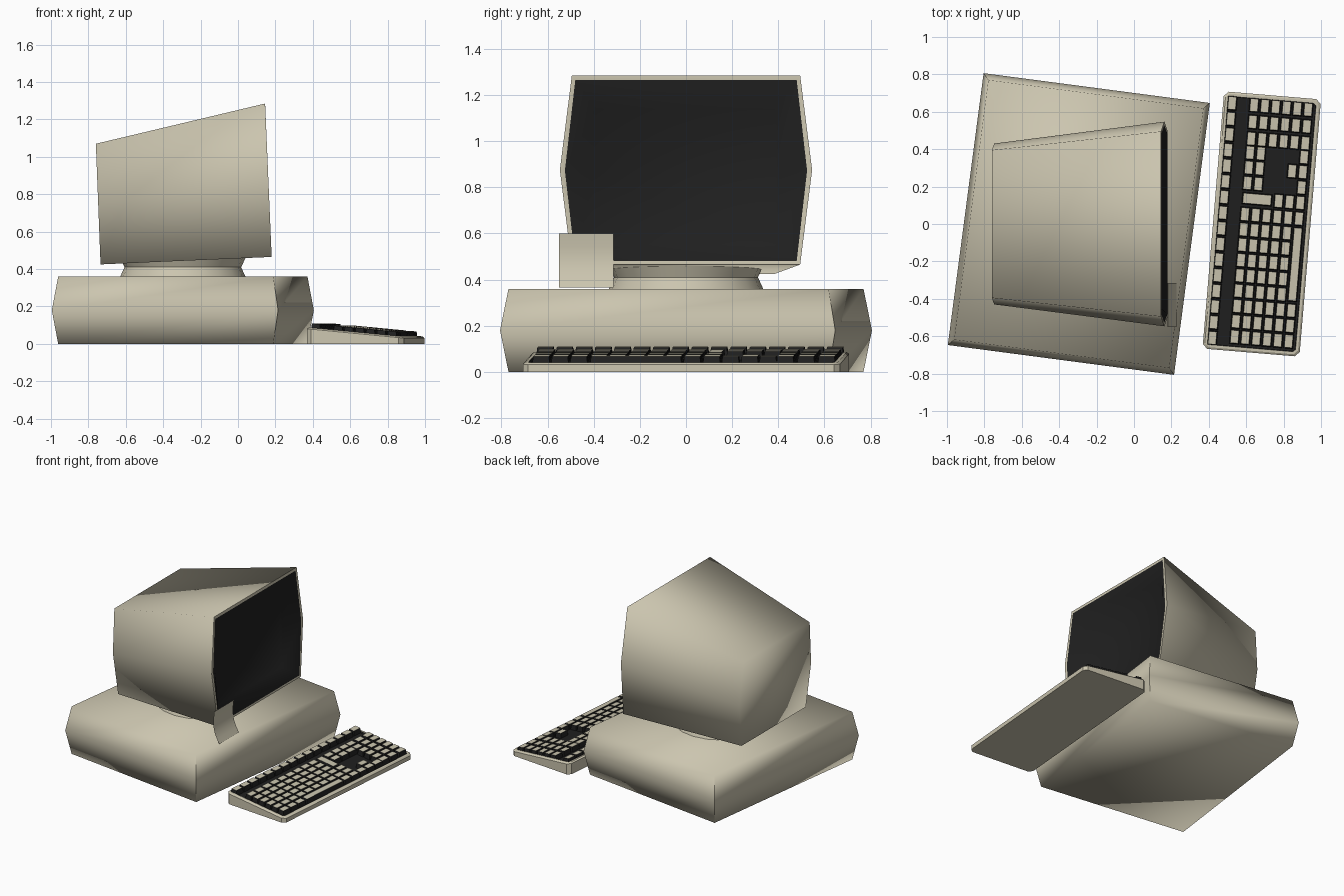
import bpy, bmesh
from math import radians, sin, cos, pi

if "Cube" in bpy.data.objects:
    bpy.data.objects.remove(bpy.data.objects["Cube"])


def material(name, rgb):
    m = bpy.data.materials.new(name)
    m.diffuse_color = (*rgb, 1)
    m.use_nodes = True
    m.node_tree.nodes["Principled BSDF"].inputs["Base Color"].default_value = m.diffuse_color
    return m


BEIGE = material("beige_plastic", (0.60, 0.56, 0.43))
BLACK = material("black_plastic", (0.014, 0.014, 0.014))


def loft(bm, rings, mats=None, caps=(0, 0)):
    """Skin a stack of matching rings; mats gives the material index per band."""
    vs = [[bm.verts.new(p) for p in r] for r in rings]
    n = len(vs[0])
    for k in range(len(vs) - 1):
        for i in range(n):
            j = (i + 1) % n
            f = bm.faces.new((vs[k][i], vs[k][j], vs[k + 1][j], vs[k + 1][i]))
            f.material_index = mats[k] if mats else 0
    bm.faces.new(vs[0][::-1]).material_index = caps[0]
    bm.faces.new(vs[-1]).material_index = caps[1]


def finish(name, bm, angle=30, loc=(0, 0, 0), turn=0, closed=True):
    if closed:
        bmesh.ops.recalc_face_normals(bm, faces=bm.faces)
    me = bpy.data.meshes.new(name)
    bm.to_mesh(me)
    bm.free()
    me.materials.append(BEIGE)
    me.materials.append(BLACK)
    ob = bpy.data.objects.new(name, me)
    bpy.context.collection.objects.link(ob)
    ob.location = loc
    ob.rotation_euler.z = radians(turn)
    bpy.ops.object.select_all(action='DESELECT')
    ob.select_set(True)
    bpy.context.view_layer.objects.active = ob
    if angle:
        bpy.ops.object.shade_smooth_by_angle(angle=radians(angle))
    return ob


# Desktop case: box with sides bulging at mid height
def rect(w, d, z):
    return [(-w, -d, z), (w, -d, z), (w, d, z), (-w, d, z)]


bm = bmesh.new()
loft(bm, [rect(0.58, 0.70, 0), rect(0.61, 0.733, 0.18), rect(0.58, 0.70, 0.36)])
finish("computer_case", bm, 85, (-0.295, 0, 0), -7.5)

# Swivel neck between case and monitor
bm = bmesh.new()
loft(bm, [[(r * cos(a * pi / 10), r * sin(a * pi / 10), z) for a in range(20)]
          for z, r in ((0.355, 0.337), (0.41, 0.312), (0.47, 0.34))])
finish("monitor_neck", bm, 40, (-0.295, 0, 0))


# Monitor: six-sided rings running from the back to the recessed screen
def hexring(xt, zt, xb, zb, yt, ym, yb):
    xm, zm = (xt + xb) / 2, (zt + zb) / 2
    return [(xt, -yt, zt), (xt, yt, zt), (xm, ym, zm),
            (xb, yb, zb), (xb, -yb, zb), (xm, -ym, zm)]


bm = bmesh.new()
loft(bm, [hexring(-0.76, 1.07, -0.735, 0.425, 0.395, 0.43, 0.385),
          hexring(0.145, 1.285, 0.18, 0.465, 0.495, 0.547, 0.495),
          hexring(0.146, 1.265, 0.179, 0.48, 0.48, 0.525, 0.48),
          hexring(0.085, 1.14, 0.09, 0.55, 0.393, 0.402, 0.393)],
     mats=(0, 0, 1), caps=(0, 1))
finish("monitor", bm, 85)

# Curled paper note stuck to the monitor's lower corner
bm = bmesh.new()
edge = [(0.186, 0.60), (0.179, 0.54), (0.179, 0.49), (0.19, 0.44),
        (0.208, 0.40), (0.228, 0.365)]
rows = [[bm.verts.new((x, y, z)) for y in (-0.55, -0.315)] for x, z in edge]
for a, b in zip(rows, rows[1:]):
    bm.faces.new((a[0], b[0], b[1], a[1]))
finish("paper_note", bm, 60, closed=False)

# Keyboard body: wedge with clipped corners and a sunken black bed
KB_LOC, KB_TURN = (0.683, 0, 0), -4.8


def slope(u, off=0.0):
    return 0.064 - 0.096 * u + off


def outline(w, l, c, height):
    pts = [(-w + c, -l), (w - c, -l), (w, -l + c), (w, l - c),
           (w - c, l), (-w + c, l), (-w, l - c), (-w, -l + c)]
    return [(u, v, height(u)) for u, v in pts]


bm = bmesh.new()
loft(bm, [outline(0.26, 0.69, 0.025, lambda u: 0),
          outline(0.26, 0.69, 0.025, lambda u: slope(u, -0.008)),
          outline(0.25, 0.68, 0.022, slope),
          outline(0.236, 0.666, 0.012, slope),
          outline(0.234, 0.664, 0.012, lambda u: slope(u, -0.014))],
     mats=(0, 0, 0, 1), caps=(0, 1))
finish("keyboard_body", bm, 30, KB_LOC, KB_TURN)

# Keys: tapered black blocks with beige tops
bm = bmesh.new()


def key(u, v, w=0.021, l=0.034):
    def ring(g, off):
        return [(u + a * (w + g), v + b * (l + g), slope(u + a * (w + g), off))
                for a, b in ((-1, -1), (1, -1), (1, 1), (-1, 1))]
    loft(bm, [ring(0.005, -0.014), ring(0, 0.023)], mats=(1,), caps=(1, 0))


U = [-0.094 + 0.058 * i for i in range(6)]
MAIN = [0.045 - 0.0822 * i for i in range(9)]
for i in range(16):                       # function row
    key(-0.212, 0.631 - 0.084 * i)
for v in (0.63, 0.54, 0.45):              # number pad
    for u in U:
        key(u, v)
for v in (0.375, 0.295, 0.212):           # navigation block and arrows
    for u in (U[0], U[1], U[5]):
        key(u, v)
key(U[4], 0.295)
key(U[1], 0.13, 0.075, 0.027)             # large enter key
for u in U[3:]:
    key(u, 0.13)
for v in MAIN:                            # main block
    for u in U[:5]:
        key(u, v)
for v in (MAIN[0], *MAIN[6:]):            # bottom row and space bar
    key(U[5], v)
key(U[5], -0.2, 0.021, 0.195)
finish("keyboard_keys", bm, 0, KB_LOC, KB_TURN)
